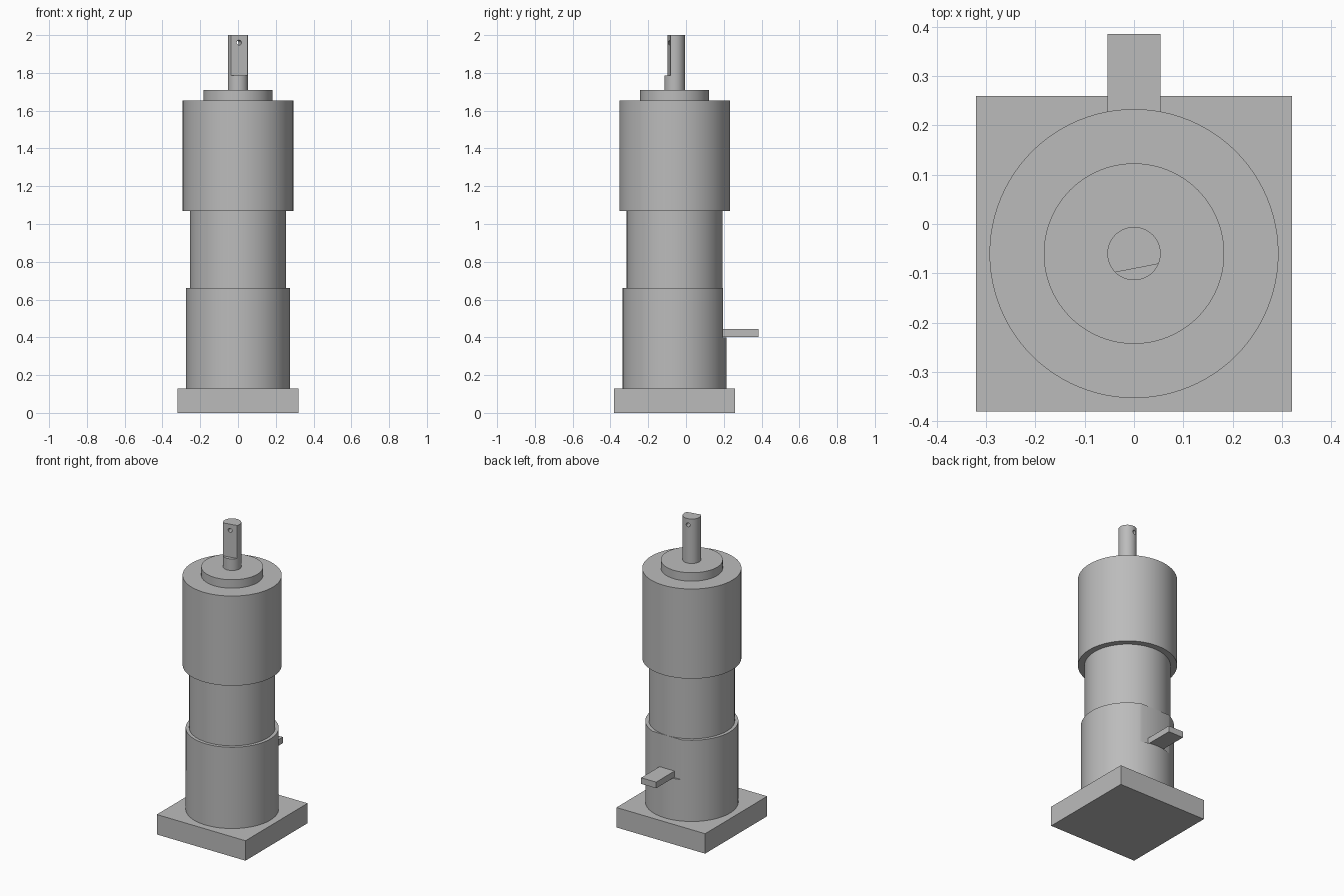
import bpy
import bmesh
from math import acos, cos, pi, radians, sin
from mathutils import Matrix, Vector

AXIS_Y = -0.06

cube = bpy.data.objects.get("Cube")
if cube:
    bpy.data.objects.remove(cube, do_unlink=True)

grey = bpy.data.materials.new("plain_grey")
grey.use_nodes = True
colour = (0.5, 0.5, 0.5, 1)
grey.diffuse_color = colour
grey.node_tree.nodes["Principled BSDF"].inputs["Base Color"].default_value = colour


def circle(radius, count=96):
    return [(radius * cos(2 * pi * i / count), radius * sin(2 * pi * i / count))
            for i in range(count)]


def d_section(radius, flat_distance, facing, count=96):
    """Circle with one flat side, which faces the given angle."""
    half = acos(flat_distance / radius)
    step = (2 * pi - 2 * half) / count
    return [(radius * cos(facing + half + i * step), radius * sin(facing + half + i * step))
            for i in range(count + 1)]


def rectangle(x0, x1, y0, y1):
    return [(x0, y0), (x1, y0), (x1, y1), (x0, y1)]


def smooth(obj):
    bpy.ops.object.select_all(action='DESELECT')
    obj.select_set(True)
    bpy.context.view_layer.objects.active = obj
    bpy.ops.object.shade_smooth_by_angle(angle=radians(25))


def prism(name, *sections):
    """Extrude each (outline, bottom, top) around the main axis into one object."""
    bm = bmesh.new()
    for outline, bottom, top in sections:
        face = bm.faces.new([bm.verts.new((x, y + AXIS_Y, bottom)) for x, y in outline])
        extruded = bmesh.ops.extrude_face_region(bm, geom=[face], use_keep_orig=True)["geom"]
        verts = [v for v in extruded if isinstance(v, bmesh.types.BMVert)]
        bmesh.ops.translate(bm, verts=verts, vec=(0, 0, top - bottom))
    bmesh.ops.recalc_face_normals(bm, faces=bm.faces)
    mesh = bpy.data.meshes.new(name)
    bm.to_mesh(mesh)
    bm.free()
    mesh.materials.append(grey)
    obj = bpy.data.objects.new(name, mesh)
    bpy.context.collection.objects.link(obj)
    smooth(obj)
    return obj


# Square foot and stacked housing
prism("base_plate", (rectangle(-0.32, 0.32, -0.32, 0.32), 0, 0.13))
prism("lower_housing",
      (circle(0.275), 0.13, 0.40),
      (d_section(0.275, 0.255, pi / 2), 0.40, 0.66))
prism("middle_housing", (circle(0.254), 0.66, 1.07))
prism("upper_housing", (circle(0.293), 1.07, 1.655))
prism("collar", (circle(0.183), 1.655, 1.71))

# Tab standing out from the flat on the back
prism("back_tab", (rectangle(-0.054, 0.054, 0.25, 0.445), 0.403, 0.443))

# Output shaft, flattened on its front, with a cross hole
facing = radians(-79)
prism("shaft_root", (circle(0.054, 64), 1.71, 1.785))
shaft = prism("shaft_tip", (d_section(0.054, 0.030, facing, 64), 1.785, 2.0))

bpy.ops.mesh.primitive_cylinder_add(vertices=32, radius=0.013, depth=0.3)
drill = bpy.context.object
drill.name = "hole_cutter"
drill.data.materials.append(grey)
direction = Vector((cos(facing), sin(facing), 0))
drill.matrix_world = (Matrix.Translation((0, AXIS_Y, 1.96))
                      @ direction.to_track_quat('Z', 'Y').to_matrix().to_4x4())
drill.hide_render = True

cut = shaft.modifiers.new("cross_hole", 'BOOLEAN')
cut.operation = 'DIFFERENCE'
cut.solver = 'EXACT'
cut.object = drill
bpy.context.view_layer.objects.active = shaft
bpy.ops.object.modifier_apply(modifier=cut.name)
bpy.data.objects.remove(drill, do_unlink=True)
smooth(shaft)
